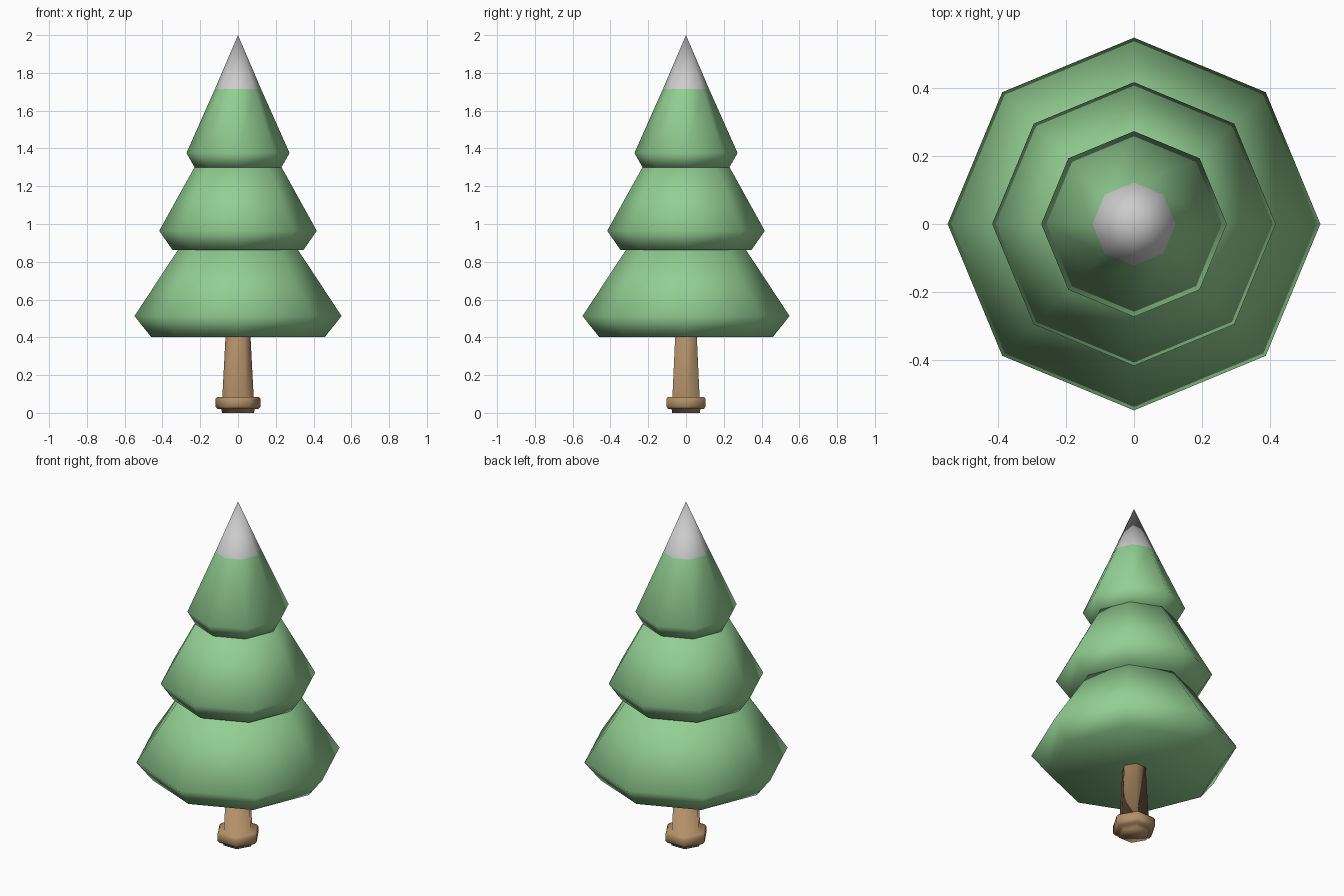
import bpy, bmesh
from math import cos, sin, tau

if "Cube" in bpy.data.objects:
    bpy.data.objects.remove(bpy.data.objects["Cube"])


def material(name, rgb):
    m = bpy.data.materials.new(name)
    m.diffuse_color = (*rgb, 1)
    m.use_nodes = True
    m.node_tree.nodes["Principled BSDF"].inputs["Base Color"].default_value = m.diffuse_color
    return m


GREEN = material("needles", (0.29, 0.62, 0.29))
BROWN = material("wood", (0.45, 0.28, 0.14))
WHITE = material("snow", (0.85, 0.86, 0.88))


def lathe(name, profile, sides, mat, cap_top=True, cap_bottom=True):
    """Turn a (radius, z) profile, bottom to top, into a low-sided solid."""
    bm = bmesh.new()
    rings = []
    for r, z in profile:
        if r == 0:
            rings.append([bm.verts.new((0, 0, z))] * sides)
        else:
            rings.append([bm.verts.new((r * cos(tau * i / sides), r * sin(tau * i / sides), z))
                          for i in range(sides)])
    for a, b in zip(rings, rings[1:]):
        for i in range(sides):
            j = (i + 1) % sides
            quad = [a[i], a[j], b[j], b[i]]
            bm.faces.new(list(dict.fromkeys(quad)))
    if cap_bottom:
        bm.faces.new(rings[0][::-1])
    if cap_top and profile[-1][0] > 0:
        bm.faces.new(rings[-1])
    for f in bm.faces:
        f.smooth = True
    me = bpy.data.meshes.new(name)
    bm.to_mesh(me)
    bm.free()
    me.materials.append(mat)
    ob = bpy.data.objects.new(name, me)
    bpy.context.collection.objects.link(ob)
    return ob


# Hexagonal trunk with a collar near the foot
lathe("trunk", [(0.085, 0), (0.088, 0.02), (0.108, 0.02), (0.12, 0.035), (0.12, 0.072),
                (0.11, 0.085), (0.083, 0.085), (0.066, 0.405)], 6, BROWN)

# Three octagonal branch tiers
lathe("lower_tier", [(0.46, 0.402), (0.548, 0.513), (0.317, 0.864)], 8, GREEN)
lathe("middle_tier", [(0.347, 0.863), (0.417, 0.964), (0.232, 1.298)], 8, GREEN)
lathe("upper_tier", [(0.228, 1.297), (0.273, 1.376), (0.122, 1.715)], 8, GREEN, cap_top=False)

# Snowy tip
lathe("snow_tip", [(0.122, 1.715), (0, 2.0)], 8, WHITE, cap_bottom=False)
